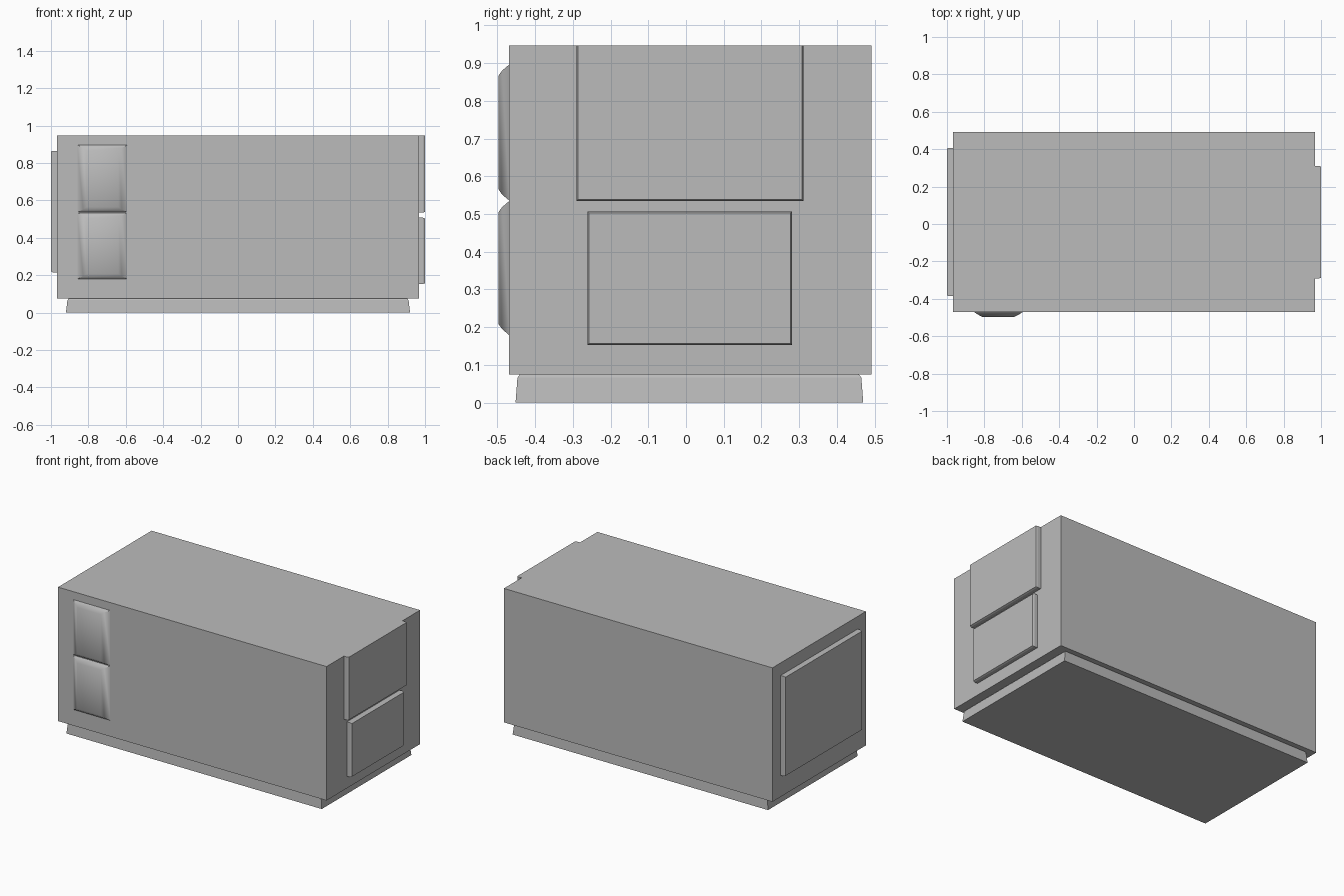
import bpy, bmesh, math
from mathutils import Vector

if "Cube" in bpy.data.objects:
    bpy.data.objects.remove(bpy.data.objects["Cube"], do_unlink=True)

GREY = (0.5, 0.5, 0.5, 1)
paint = bpy.data.materials.new("grey_paint")
paint.use_nodes = True
paint.diffuse_color = GREY
paint.node_tree.nodes["Principled BSDF"].inputs["Base Color"].default_value = GREY


def loft(name, axis, sections, smooth=None):
    """Stack rectangles (depth, u0, u1, v0, v1) along an axis and cap both ends."""
    bm = bmesh.new()
    rings = []
    for d, u0, u1, v0, v1 in sections:
        ring = []
        for u, v in ((u0, v0), (u1, v0), (u1, v1), (u0, v1)):
            co = {"x": (d, u, v), "y": (u, d, v), "z": (u, v, d)}[axis]
            ring.append(bm.verts.new(Vector(co)))
        rings.append(ring)
    for a, b in zip(rings, rings[1:]):
        for i in range(4):
            j = (i + 1) % 4
            bm.faces.new((a[i], a[j], b[j], b[i]))
    bm.faces.new(rings[0])
    bm.faces.new(rings[-1])
    bmesh.ops.recalc_face_normals(bm, faces=bm.faces)
    mesh = bpy.data.meshes.new(name)
    bm.to_mesh(mesh)
    bm.free()
    mesh.materials.append(paint)
    obj = bpy.data.objects.new(name, mesh)
    bpy.context.collection.objects.link(obj)
    if smooth:
        bpy.ops.object.select_all(action="DESELECT")
        obj.select_set(True)
        bpy.context.view_layer.objects.active = obj
        bpy.ops.object.shade_smooth_by_angle(angle=math.radians(smooth))
    return obj


# Main housing
loft("housing", "z", [(0.075, -0.967, 0.967, -0.47, 0.492),
                      (0.947, -0.967, 0.967, -0.47, 0.492)])

# Plinth, flared towards the floor with a chamfered upper rim
loft("plinth", "z", [(0, -0.92, 0.92, -0.452, 0.47),
                     (0.066, -0.912, 0.912, -0.447, 0.465),
                     (0.078, -0.903, 0.903, -0.438, 0.456)])


def side_panel(name, side, y0, y1, z0, z1, top_taper=0.004):
    """Raised plate on an end wall with slightly drafted edges."""
    t = 0.004
    loft(name, "x", [(side * 0.96, y0, y1, z0, z1),
                     (side * 0.99, y0, y1, z0, z1),
                     (side, y0 + t, y1 - t, z0 + t, z1 - top_taper)])


# End wall panels
side_panel("upper_end_panel", 1, -0.291, 0.311, 0.535, 0.947, 0)
side_panel("lower_end_panel", 1, -0.261, 0.281, 0.153, 0.507)
side_panel("large_end_panel", -1, -0.385, 0.407, 0.215, 0.865)

# Two bevelled covers stacked on the front
for name, z0, z1 in (("lower_front_cover", 0.178, 0.535),
                     ("upper_front_cover", 0.535, 0.897)):
    loft(name, "y", [(-0.468, -0.86, -0.59, z0, z1),
                     (-0.488, -0.828, -0.622, z0 + 0.017, z1 - 0.017),
                     (-0.497, -0.81, -0.64, z0 + 0.03, z1 - 0.03)], smooth=50)
